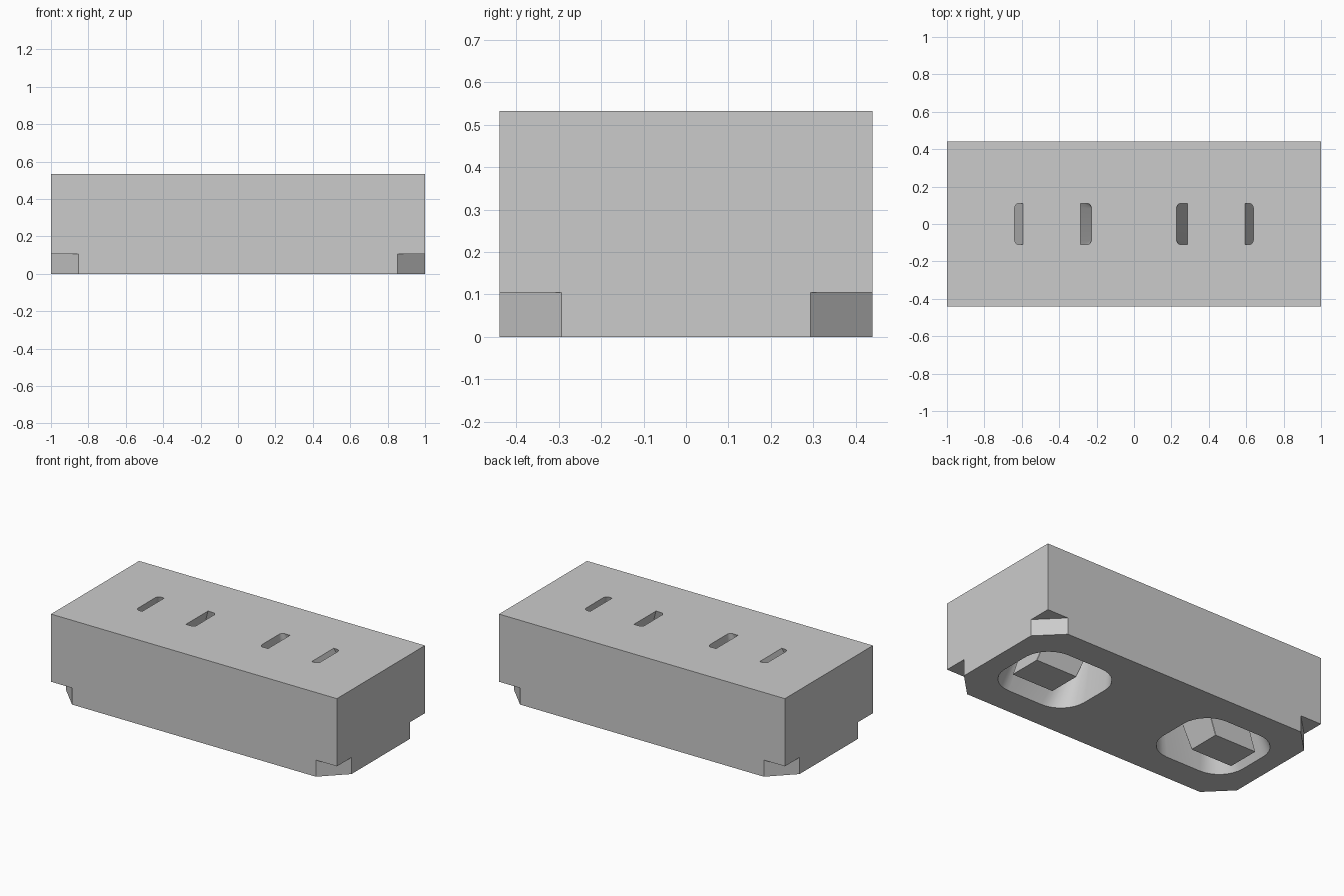
import bpy, bmesh, math
from mathutils import Vector

old = bpy.data.objects.get("Cube")
if old:
    bpy.data.objects.remove(old, do_unlink=True)

W, D, H = 1.0, 0.44, 0.533      # half length, half depth, height
NOTCH, STEP = 0.147, 0.105      # corner notch size and height

grey = bpy.data.materials.new("plain grey")
grey.use_nodes = True
colour = (0.6, 0.6, 0.6, 1)
grey.diffuse_color = colour
grey.node_tree.nodes["Principled BSDF"].inputs["Base Color"].default_value = colour


def loft(name, rings):
    """Closed solid through a stack of equal-length rings."""
    bm = bmesh.new()
    rows = [[bm.verts.new(p) for p in ring] for ring in rings]
    n = len(rows[0])
    for a, b in zip(rows, rows[1:]):
        for i in range(n):
            j = (i + 1) % n
            bm.faces.new((a[i], a[j], b[j], b[i]))
    bm.faces.new(rows[0][::-1])
    bm.faces.new(rows[-1])
    bmesh.ops.recalc_face_normals(bm, faces=bm.faces[:])
    mesh = bpy.data.meshes.new(name)
    bm.to_mesh(mesh)
    bm.free()
    mesh.materials.append(grey)
    obj = bpy.data.objects.new(name, mesh)
    bpy.context.collection.objects.link(obj)
    return obj


def rounded_rect(cx, hx, hy, r, z, steps=8):
    """Counter-clockwise rounded rectangle at height z."""
    pts = []
    for k, (sx, sy) in enumerate([(1, 1), (-1, 1), (-1, -1), (1, -1)]):
        for i in range(steps + 1):
            a = math.pi / 2 * (k + i / steps)
            pts.append(Vector((cx + sx * (hx - r) + r * math.cos(a),
                               sy * (hy - r) + r * math.sin(a), z)))
    return pts


def extended(low, high):
    """Stretch a straight loft a little beyond both ends."""
    return [[a + (b - a) * t for a, b in zip(low, high)] for t in (-0.04, 1.04)]


def cut(target, cutter):
    mod = target.modifiers.new("cut", "BOOLEAN")
    mod.operation = "DIFFERENCE"
    mod.solver = "EXACT"
    mod.object = cutter
    bpy.context.view_layer.update()
    deps = bpy.context.evaluated_depsgraph_get()
    mesh = bpy.data.meshes.new_from_object(target.evaluated_get(deps))
    target.modifiers.clear()
    target.data = mesh
    bpy.data.objects.remove(cutter, do_unlink=True)


# Main block
block = loft("block", [[(x * W, y * D, z) for x, y in
                        [(1, 1), (-1, 1), (-1, -1), (1, -1)]] for z in (0, H)])

# Triangular notches under the four corners
for sx in (-1, 1):
    for sy in (-1, 1):
        e = 0.1
        tri = [(W + e, D - NOTCH - e), (W + e, D + e), (W - NOTCH - e, D + e)]
        cut(block, loft("corner_cutter", [[(sx * x, sy * y, z) for x, y in tri]
                                          for z in (-e, STEP)]))

# Flared ducts: wide below, split by a leaning core into two slots above
for s in (-1, 1):
    duct = loft("duct_cutter", extended(rounded_rect(s * 0.58, 0.29, 0.26, 0.17, 0),
                                        rounded_rect(s * 0.433, 0.205, 0.11, 0.025, H)))
    core = loft("core_cutter", extended(rounded_rect(s * 0.655, 0.145, 0.105, 0.002, 0, 1),
                                        rounded_rect(s * 0.44, 0.153, 0.14, 0.002, H, 1)))
    cut(duct, core)
    cut(block, duct)

# Smooth the curved duct walls, keep the block edges sharp
bpy.ops.object.select_all(action="DESELECT")
block.select_set(True)
bpy.context.view_layer.objects.active = block
bpy.ops.object.shade_smooth_by_angle(angle=math.radians(25))
